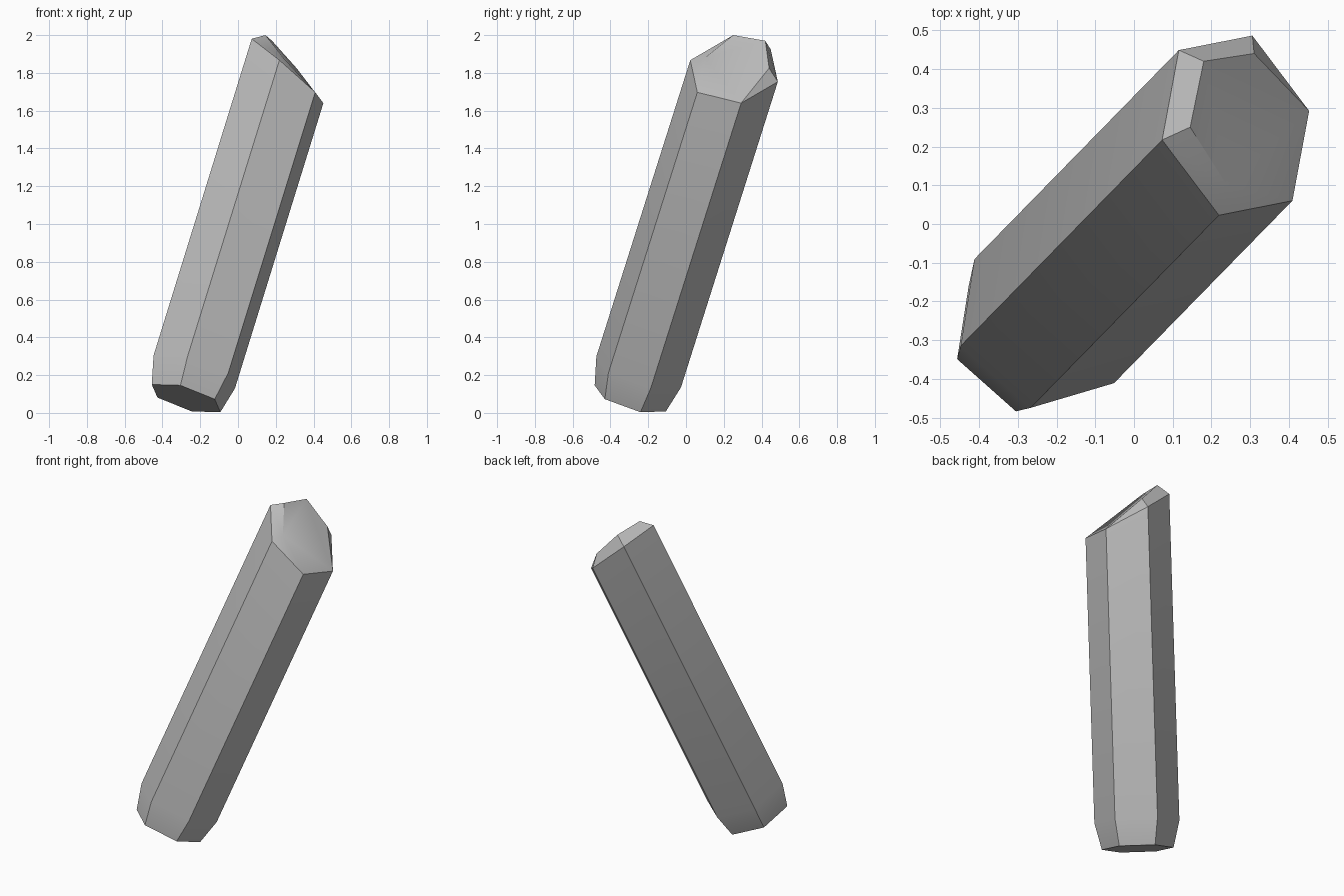
import bpy, bmesh
from math import cos, sin, pi, radians
from mathutils import Vector

cube = bpy.data.objects.get("Cube")
if cube:
    bpy.data.objects.remove(cube, do_unlink=True)

# Leaning axis of the crystal and the frame of its hexagonal section
base_centre = Vector((-0.275, -0.295, 0.077))
axis = Vector((0.31, 0.317, 1)).normalized()
side = Vector((0.216, 0.064, -0.087))
side = (side - axis * side.dot(axis)).normalized()
across = axis.cross(side)

bm = bmesh.new()


def hex_ring(height, radius, tilt_x=0, tilt_y=0):
    """Six vertices around the axis; the tilts slope the ring."""
    ring = []
    for i in range(6):
        c, s = cos(i * pi / 3), sin(i * pi / 3)
        along = height + tilt_x * c + tilt_y * s
        point = base_centre + axis * along + (side * c + across * s) * radius
        ring.append(bm.verts.new(point))
    return ring


# Narrowed foot, long shaft and slanted shoulder
foot = hex_ring(0, 0.203)
shaft = hex_ring(0.153, 0.241)
shoulder = hex_ring(1.896, 0.241, -0.091, 0.084)
bm.faces.new(foot[::-1])
for low, high in ((foot, shaft), (shaft, shoulder)):
    for i in range(6):
        j = (i + 1) % 6
        bm.faces.new((low[i], low[j], high[j], high[i]))

# Faceted tip: one broad slanted face with narrow facets round its upper edge
d, c, b, a, f, e = shoulder
peak, rear, flank, fold = [bm.verts.new(p) for p in (
    (0.145, 0.25, 2.0), (0.18, 0.42, 1.97), (0.31, 0.44, 1.825), (0.24, 0.1, 1.88))]
for face in ((a, f, fold, peak), (b, a, peak, rear), (c, b, rear, flank),
             (d, c, flank), (f, e, fold), (e, d, flank, rear, peak, fold)):
    bm.faces.new(face)
bmesh.ops.recalc_face_normals(bm, faces=bm.faces[:])

mesh = bpy.data.meshes.new("crystal")
bm.to_mesh(mesh)
bm.free()
crystal = bpy.data.objects.new("crystal", mesh)
bpy.context.collection.objects.link(crystal)

# Plain grey stone
grey = bpy.data.materials.new("grey stone")
grey.use_nodes = True
colour = (0.5, 0.5, 0.5, 1)
grey.diffuse_color = colour
grey.node_tree.nodes["Principled BSDF"].inputs["Base Color"].default_value = colour
mesh.materials.append(grey)

# Soft foot bevel, crisp long edges
bpy.ops.object.select_all(action="DESELECT")
crystal.select_set(True)
bpy.context.view_layer.objects.active = crystal
bpy.ops.object.shade_smooth_by_angle(angle=radians(30))
